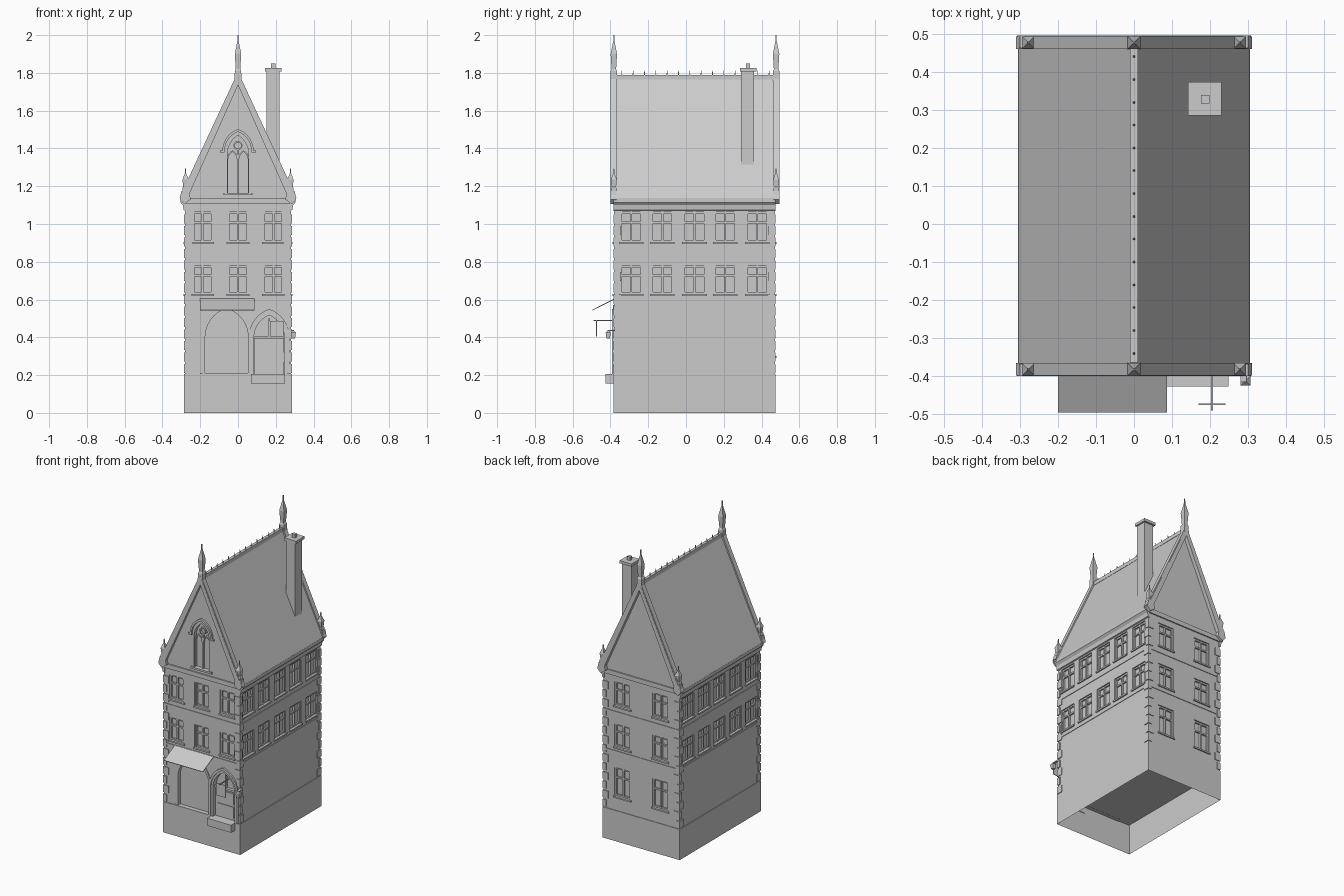
import bpy, bmesh, math
from mathutils import Matrix, Vector

if "Cube" in bpy.data.objects:
    bpy.data.objects.remove(bpy.data.objects["Cube"])

FY, BY, HX = -0.38, 0.47, 0.28      # front wall, back wall, half width


def finish(name, bm):
    bmesh.ops.recalc_face_normals(bm, faces=bm.faces[:])
    me = bpy.data.meshes.new(name)
    bm.to_mesh(me)
    bm.free()
    ob = bpy.data.objects.new(name, me)
    bpy.context.collection.objects.link(ob)
    return ob


def add_box(bm, x0, x1, y0, y1, z0, z1, M=Matrix()):
    S = Matrix.Diagonal((x1 - x0, y1 - y0, z1 - z0, 1))
    T = Matrix.Translation(((x0 + x1) / 2, (y0 + y1) / 2, (z0 + z1) / 2))
    return bmesh.ops.create_cube(bm, size=1, matrix=M @ T @ S)


def add_prism(bm, pts, a0, a1, axis='y'):
    rows = []
    for a in (a0, a1):
        rows.append([bm.verts.new((p, a, q) if axis == 'y' else (a, p, q)) for p, q in pts])
    A, B = rows
    bm.faces.new(A)
    bm.faces.new(B[::-1])
    for i in range(len(pts)):
        j = (i + 1) % len(pts)
        bm.faces.new((A[i], B[i], B[j], A[j]))


def add_spire(bm, x, y, levels):
    # square stack of (half width, z) rings
    rings = [[bm.verts.new((x + sx * h, y + sy * h, z))
              for sx, sy in ((-1, -1), (1, -1), (1, 1), (-1, 1))] for h, z in levels]
    bm.faces.new(rings[0])
    bm.faces.new(rings[-1])
    for A, B in zip(rings, rings[1:]):
        for i in range(4):
            bm.faces.new((A[i], A[(i + 1) % 4], B[(i + 1) % 4], B[i]))


def arch_pts(cx, w, z0, zs, za, n=8):
    # pointed arch outline, left foot to right foot
    h = za - zs
    R = (w * w + h * h) / (2 * w)
    end = math.acos((R - w) / R)
    half = [(w - R + R * math.cos(end * i / n), zs + R * math.sin(end * i / n)) for i in range(n + 1)]
    if z0 < zs:
        half.insert(0, (w, z0))
    return [(cx - x, z) for x, z in half] + [(cx + x, z) for x, z in half[-2::-1]]


def add_arch_ring(bm, cx, w, t, z0, zs, za, y0, y1):
    out = arch_pts(cx, w, z0, zs, za)
    inn = arch_pts(cx, w - t, z0, zs, za - t * 1.2)
    add_prism(bm, out + inn[::-1], y0, y1)


def box(name, *d):
    bm = bmesh.new()
    add_box(bm, *d)
    return finish(name, bm)


# plinth, open underneath
bm = bmesh.new()
add_box(bm, -0.285, 0.285, -0.384, 0.474, 0, 0.205)
bm.faces.ensure_lookup_table()
bmesh.ops.delete(bm, geom=[f for f in bm.faces if f.calc_center_median().z < 0.01], context='FACES')
finish('plinth', bm)

# main body with gables
bm = bmesh.new()
add_prism(bm, [(-HX, 0.199), (HX, 0.199), (HX, 1.12), (0, 1.755), (-HX, 1.12)], FY, BY)
body = finish('house_body', bm)

# windows on four sides: (centre, width, bottom, top)
side = [-0.29, -0.125, 0.045, 0.208, 0.377]
rows = [(0.63, 0.78), (0.905, 1.063)]
front_M = Matrix.Translation((0, FY, 0))
right_M = Matrix.Translation((HX, 0, 0)) @ Matrix.Rotation(math.pi / 2, 4, 'Z')
left_M = Matrix.Translation((-HX, 0, 0)) @ Matrix.Rotation(-math.pi / 2, 4, 'Z')
back_M = Matrix.Translation((0, BY, 0)) @ Matrix.Rotation(math.pi, 4, 'Z')
wins = []
for a, b in rows:
    wins += [(front_M, u, 0.108, a, b) for u in (-0.187, 0, 0.187)]
    wins += [(right_M, u, 0.118, a, b) for u in side]
    wins += [(left_M, -u, 0.118, a, b) for u in side]
for a, b in rows + [(0.30, 0.49)]:
    wins += [(back_M, u, 0.118, a, b) for u in (-0.14, 0.14)]

cut, frames, sills = bmesh.new(), bmesh.new(), bmesh.new()
for M, u, w, a, b in wins:
    l, r, t = u - w / 2, u + w / 2, 0.01
    add_box(cut, l, r, -0.02, 0.018, a, b, M)
    for p in (l, u - t / 2, r - t):
        add_box(frames, p, p + t, 0.006, 0.02, a, b, M)
    for q in (a, a + (b - a) * 0.62, b - t):
        add_box(frames, l, r, 0.008, 0.02, q, q + t, M)
    add_box(sills, l - 0.006, r + 0.006, -0.008, 0.018, a - 0.01, a, M)
finish('window_frames', frames)
finish('window_sills', sills)

# arched openings: shop, door, gable window
add_prism(cut, arch_pts(-0.06, 0.115, 0.21, 0.40, 0.555), FY - 0.03, FY + 0.02)
add_prism(cut, arch_pts(0.165, 0.082, 0.205, 0.40, 0.52), FY - 0.03, FY + 0.03)
add_prism(cut, arch_pts(0, 0.065, 1.165, 1.37, 1.48), FY - 0.03, FY + 0.02)
cutter = finish('opening_cutter', cut)
cutter.hide_render = True
mod = body.modifiers.new('openings', 'BOOLEAN')
mod.object, mod.operation, mod.solver = cutter, 'DIFFERENCE', 'EXACT'
bpy.context.view_layer.objects.active = body
bpy.ops.object.modifier_apply(modifier=mod.name)
bpy.data.objects.remove(cutter)

# shop front frame and sill
bm = bmesh.new()
add_arch_ring(bm, -0.06, 0.128, 0.014, 0.205, 0.40, 0.57, FY - 0.006, FY + 0.02)
add_box(bm, -0.20, 0.07, FY - 0.01, FY + 0.02, 0.198, 0.21)
finish('shop_frame', bm)

# door surround, leaf and step
bm = bmesh.new()
add_arch_ring(bm, 0.165, 0.108, 0.014, 0.205, 0.40, 0.55, FY - 0.012, FY + 0.01)
add_arch_ring(bm, 0.165, 0.095, 0.015, 0.205, 0.40, 0.535, FY - 0.005, FY + 0.03)
finish('door_surround', bm)
bm = bmesh.new()
add_box(bm, 0.087, 0.243, FY + 0.018, FY + 0.031, 0.205, 0.40)
add_box(bm, 0.083, 0.247, FY + 0.01, FY + 0.031, 0.395, 0.408)
add_box(bm, 0.161, 0.169, FY + 0.014, FY + 0.031, 0.408, 0.50)
for z in (0.22, 0.31):
    add_box(bm, 0.105, 0.225, FY + 0.013, FY + 0.02, z, z + 0.075)
finish('door', bm)
box('door_step', 0.07, 0.248, -0.427, FY, 0.155, 0.205)

# awning, hanging board, lantern
bm = bmesh.new()
add_prism(bm, [(FY, 0.605), (-0.496, 0.546), (-0.494, 0.542), (FY, 0.60)], -0.20, 0.087, 'x')
finish('awning', bm)
box('sign_bracket', 0.203, 0.208, -0.49, FY, 0.487, 0.493)
box('sign_board', 0.17, 0.24, -0.476, -0.472, 0.405, 0.487)
bm = bmesh.new()
add_spire(bm, 0.293, -0.412, [(0.009, 0.395), (0.013, 0.42), (0.013, 0.426), (0.003, 0.436)])
add_box(bm, 0.28, 0.296, -0.415, -0.375, 0.434, 0.44)
finish('lantern', bm)

# gable window tracery and hood
bm = bmesh.new()
y0, y1 = FY + 0.006, FY + 0.02
add_arch_ring(bm, 0, 0.068, 0.012, 1.165, 1.37, 1.484, FY - 0.004, y1)
add_box(bm, -0.005, 0.005, y0, y1, 1.165, 1.40)
for s in (-1, 1):
    add_arch_ring(bm, s * 0.029, 0.03, 0.007, 1.165, 1.34, 1.39, y0, y1)
ring = [(0.024 * math.cos(i * math.pi / 6), 1.415 + 0.024 * math.sin(i * math.pi / 6)) for i in range(12)]
for p, q in zip(ring, ring[1:] + ring[:1]):
    k = [(x * 0.7, 1.415 + (z - 1.415) * 0.7) for x, z in (q, p)]
    add_prism(bm, [p, q] + k, y0, y1)
add_arch_ring(bm, 0, 0.083, 0.012, 1.385, 1.385, 1.503, FY - 0.012, FY + 0.005)
for s in (-1, 1):
    add_box(bm, s * 0.083 - 0.011, s * 0.083 + 0.011, FY - 0.012, FY + 0.005, 1.378, 1.388)
add_box(bm, -0.077, 0.077, FY - 0.01, FY + 0.018, 1.153, 1.165)
finish('gable_window', bm)

# corner quoins, alternating long and short
bm = bmesh.new()
for sx in (-1, 1):
    for yc, d in ((FY, 1), (BY, -1)):
        for i in range(14):
            a, b = (0.036, 0.02) if i % 2 else (0.02, 0.036)
            xs = sorted((sx * (HX + 0.005), sx * (HX - a)))
            ys = sorted((yc - d * 0.005, yc + d * b))
            add_box(bm, *xs, *ys, 0.21 + i * 0.061, 0.258 + i * 0.061)
finish('quoins', bm)

# string courses and eaves cornices
bm = bmesh.new()
for z in (0.592, 0.855):
    add_box(bm, -HX - 0.004, HX + 0.004, FY - 0.004, BY + 0.004, z, z + 0.012)
add_box(bm, -HX - 0.004, HX + 0.004, FY - 0.008, BY + 0.008, 1.105, 1.135)
finish('string_courses', bm)
bm = bmesh.new()
for s in (-1, 1):
    add_prism(bm, [(s * x, z) for x, z in ((0.275, 1.07), (0.288, 1.075), (0.292, 1.10), (0.305, 1.115),
                                          (0.305, 1.137), (0.275, 1.137))], -0.385, 0.475)
finish('eaves_cornice', bm)

# roof slopes, gable copings and kneelers
bm = bmesh.new()
add_prism(bm, [(-0.305, 1.135), (0, 1.782), (0.305, 1.135), (0.285, 1.12), (0, 1.745), (-0.285, 1.12)], FY, BY)
finish('roof', bm)
bm = bmesh.new()
for a, b in ((-0.40, -0.368), (0.462, 0.495)):
    add_prism(bm, [(-0.305, 1.135), (0, 1.795), (0.305, 1.135), (0.268, 1.135), (0, 1.735), (-0.268, 1.135)], a, b)
    m = 0.006 if a < 0 else -0.006
    add_prism(bm, [(-0.31, 1.14), (0, 1.806), (0.31, 1.14), (0.297, 1.14), (0, 1.775), (-0.297, 1.14)], a + m / 3, b + m / 3)
    for s in (-1, 1):
        add_prism(bm, [(s * x, z) for x, z in ((0.25, 1.13), (0.285, 1.105), (0.308, 1.13), (0.30, 1.175), (0.26, 1.175))], a, b)
finish('gable_copings', bm)

# pinnacles
bm = bmesh.new()
for y in (-0.382, 0.477):
    add_spire(bm, 0, y, [(0.018, 1.76), (0.017, 1.81), (0.012, 1.82), (0.017, 1.90), (0.004, 1.965), (0.003, 1.97), (0.0025, 2.0)])
    for s in (-1, 1):
        add_spire(bm, s * 0.278, y, [(0.016, 1.16), (0.016, 1.19), (0.012, 1.197), (0.016, 1.235), (0.003, 1.27), (0.002, 1.295)])
finish('pinnacles', bm)

# ridge with cresting spikes
bm = bmesh.new()
add_box(bm, -0.01, 0.01, FY, BY, 1.765, 1.79)
for i in range(14):
    add_spire(bm, 0, -0.34 + i * 0.06, [(0.003, 1.785), (0.001, 1.812)])
finish('ridge_cresting', bm)

# chimney
bm = bmesh.new()
add_box(bm, 0.15, 0.22, 0.29, 0.36, 1.28, 1.81)
add_box(bm, 0.142, 0.23, 0.285, 0.373, 1.808, 1.826)
add_box(bm, 0.176, 0.198, 0.317, 0.339, 1.82, 1.85)
finish('chimney', bm)
